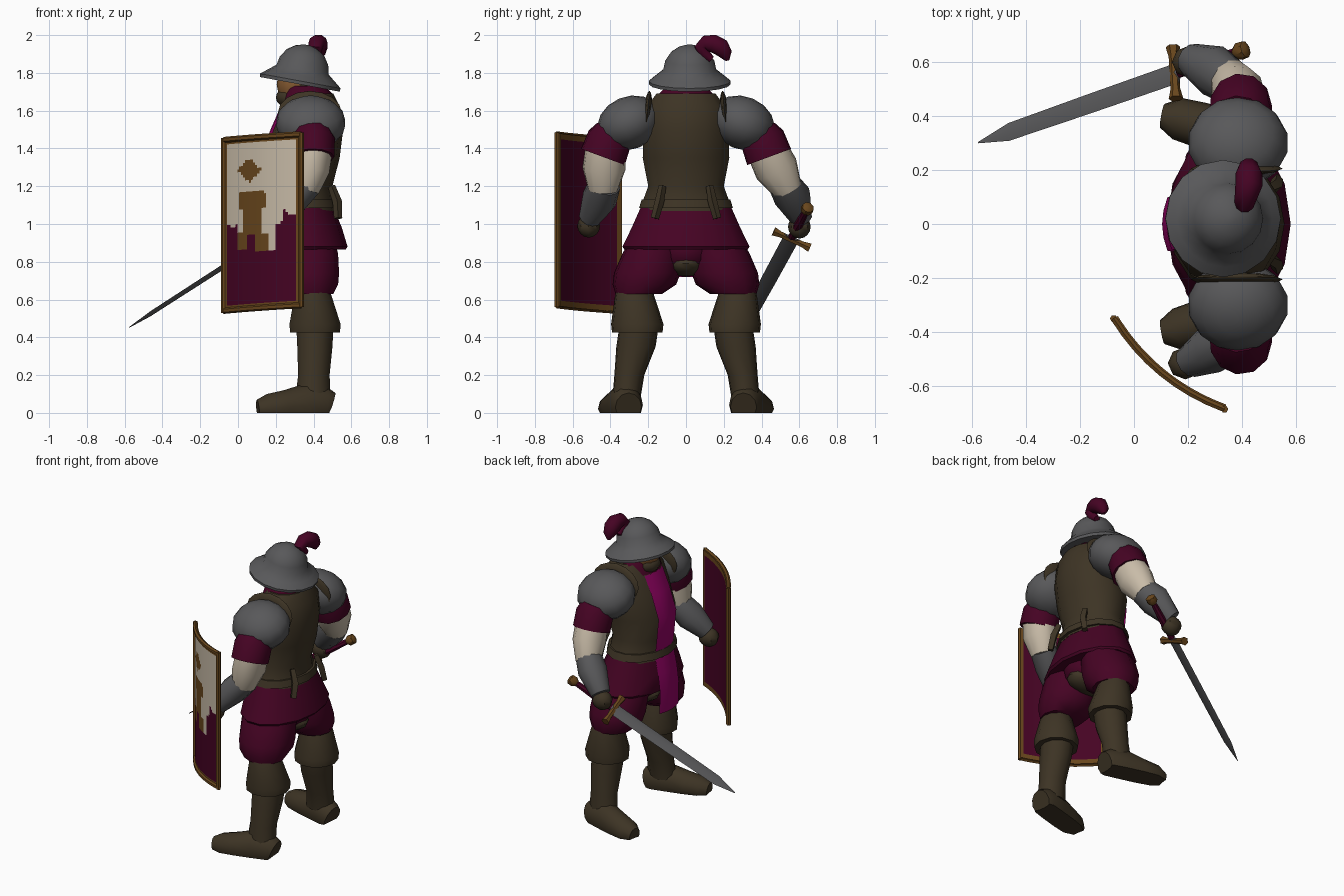
import bpy, bmesh, math
from mathutils import Vector, Matrix

if "Cube" in bpy.data.objects:
    bpy.data.objects.remove(bpy.data.objects["Cube"])

COLOURS = {"steel": (.098, .098, .102), "cream": (.58, .50, .39), "maroon": (.060, .001, .017),
           "leather": (.047, .034, .018), "bronze": (.14, .062, .012), "magenta": (.30, .001, .13),
           "skin": (.23, .10, .03)}
MATS = {}
for name, c in COLOURS.items():
    MATS[name] = bpy.data.materials.new(name)
    MATS[name].diffuse_color = (*c, 1)


def finish(name, bm, mats, angle=42):
    bmesh.ops.recalc_face_normals(bm, faces=bm.faces)
    me = bpy.data.meshes.new(name)
    bm.to_mesh(me)
    bm.free()
    ob = bpy.data.objects.new(name, me)
    bpy.context.collection.objects.link(ob)
    for m in mats:
        me.materials.append(MATS[m])
    bpy.ops.object.select_all(action='DESELECT')
    ob.select_set(True)
    bpy.context.view_layer.objects.active = ob
    bpy.ops.object.shade_smooth_by_angle(angle=math.radians(angle))
    return ob


def tube(name, pts, mat, n=11, ref=(1, 0, 0), level=False, side=1, floor=False):
    """Loft of ellipses (x, y, z, ra, rb) along a path; ra lies along ref."""
    bm = bmesh.new()
    P = [Vector((p[0], p[1] * side, p[2])) for p in pts]
    rings = []
    for i, p in enumerate(pts):
        t = Vector((0, 0, 1)) if level else (P[min(i + 1, len(P) - 1)] - P[max(i - 1, 0)]).normalized()
        a = Vector(ref)
        a = (a - t * a.dot(t)).normalized()
        b = t.cross(a)
        ring = []
        for k in range(n):
            w = 2 * math.pi * k / n
            v = P[i] + a * math.cos(w) * p[3] + b * math.sin(w) * p[-1]
            if floor:
                v.z = max(v.z, 0)
            ring.append(bm.verts.new(v))
        rings.append(ring)
    for r, q in zip(rings, rings[1:]):
        for k in range(n):
            bm.faces.new((r[k], r[(k + 1) % n], q[(k + 1) % n], q[k]))
    bm.faces.new(rings[0])
    bm.faces.new(rings[-1])
    return finish(name, bm, [mat])


def ball(name, c, r, mat, tilt=0, n=12):
    bm = bmesh.new()
    m = Matrix.Translation(c) @ Matrix.Rotation(tilt, 4, 'X') @ Matrix.Diagonal((*r, 1))
    bmesh.ops.create_uvsphere(bm, u_segments=n, v_segments=8, radius=1, matrix=m)
    return finish(name, bm, [mat])


def strip(name, prof, half, mat):
    """Thin cloth panel following an (x, z) profile, bowed around the body."""
    bm = bmesh.new()
    ys = [half * k / 2 for k in range(-2, 3)]
    rows = [[bm.verts.new((x + 2 * y * y, y, z)) for y in ys] for x, z in prof]
    for r, q in zip(rows, rows[1:]):
        for k in range(4):
            bm.faces.new((r[k], r[k + 1], q[k + 1], q[k]))
    bmesh.ops.solidify(bm, geom=bm.faces[:], thickness=.008)
    return finish(name, bm, [mat])


# torso, belt, skirt and collar
tube("breastplate", [(.33, 0, 1.07, .185, .25), (.33, 0, 1.12, .175, .235), (.325, 0, 1.2, .175, .205),
                     (.335, 0, 1.35, .203, .235), (.37, 0, 1.5, .187, .23), (.385, 0, 1.62, .155, .215),
                     (.385, 0, 1.69, .12, .16)], "leather", 14, level=True)
tube("belt", [(.33, 0, 1.085, .2, .255), (.33, 0, 1.13, .19, .24)], "leather", 14, level=True)
tube("skirt", [(.35, 0, .865, .22, .335), (.35, 0, .88, .23, .345), (.34, 0, .98, .21, .295),
               (.33, 0, 1.09, .175, .245)], "maroon", 14, level=True)
tube("collar", [(.37, 0, 1.62, .15, .17), (.37, 0, 1.69, .13, .15), (.36, 0, 1.73, .1, .11)],
     "maroon", 10, level=True)
ball("seat", (.36, 0, .86), (.16, .15, .13), "maroon")
ball("seat_patch", (.36, 0, .79), (.155, .1, .07), "leather")

# front cloth
strip("chest_cloth", [(.225, 1.62), (.172, 1.5), (.121, 1.35), (.136, 1.2), (.145, 1.12)], .095, "magenta")
strip("hanging_cloth", [(.14, 1.08), (.118, .98), (.104, .87), (.108, .72)], .1, "magenta")

# head
ball("face", (.31, .01, 1.74), (.105, .095, .12), "skin")
ball("beard", (.285, .01, 1.67), (.085, .085, .06), "leather")
ball("hair", (.36, .01, 1.73), (.09, .1, .11), "leather")
hat = [(.215, -.018), (.217, 0), (.18, .03), (.14, .062), (.13, .11), (.1, .155), (.06, .182), (.015, .195)]
tube("helmet", [(.33 + .18 * h, .02, 1.757 + .98 * h, r) for r, h in hat], "steel", 16)
tube("plume", [(.41, .135, 1.87, .02), (.41, .1, 1.9, .03), (.41, .08, 1.935, .038), (.415, .105, 1.957, .043),
               (.425, .145, 1.955, .05), (.425, .185, 1.935, .05), (.425, .21, 1.9, .038),
               (.425, .22, 1.865, .01)], "maroon", 10)

# both sides: shoulders, shorts, boots
for s, tag in ((1, "right"), (-1, "left")):
    ball(tag + "_pauldron", (.385, s * .3, 1.535), (.187, .175, .14), "steel", -s * .4, 14)
    ball(tag + "_shoulder_strap", (.38, s * .205, 1.585), (.17, .022, .12), "leather", s * .1)
    tube(tag + "_sleeve", [(.39, .385, 1.49, .1), (.395, .405, 1.45, .118, .12),
                           (.395, .44, 1.355, .115, .125)], "maroon", side=s)
    tube(tag + "_shorts", [(.35, .16, .93, .16, .13), (.355, .18, .84, .175, .16),
                           (.36, .205, .74, .175, .178), (.365, .22, .68, .165, .17),
                           (.375, .25, .63, .13, .125)], "maroon", level=True, side=s)
    tube(tag + "_boot_cuff", [(.39, .27, .66, .09, .095), (.395, .272, .62, .1, .105),
                              (.405, .258, .47, .138, .14), (.405, .258, .425, .135, .135)],
         "leather", level=True, side=s)
    tube(tag + "_boot_shaft", [(.405, .25, .45, .1, .105), (.405, .265, .35, .095, .105),
                               (.4, .3, .2, .085, .08), (.395, .315, .08, .095, .075)],
         "leather", level=True, side=s)
    tube(tag + "_foot", [(.49, .305, .03, .07, .08), (.46, .308, .04, .082, .1), (.36, .335, .04, .085, .115),
                         (.25, .365, .03, .085, .09), (.16, .39, .02, .078, .08),
                         (.105, .4, .015, .045, .055)], "leather", 12, ref=(0, 1, 0), side=s, floor=True)
    tube(tag + "_belt_tail", [(.495, .125, 1.2, .02), (.525, .14, 1.12, .025), (.53, .165, 1.03, .022)],
         "leather", 4, side=s)

# arms: right one holds the sword, left one the shield
for tag, arm, fore, hand in (
    ("right", [(.4, .43, 1.39, .1, .11), (.385, .48, 1.29, .1, .118), (.355, .54, 1.18, .075, .08)],
     [(.365, .52, 1.21, .08, .085), (.3, .565, 1.14, .09, .1), (.21, .61, 1.03, .062, .06)], (.205, .6, .985)),
    ("left", [(.4, -.425, 1.39, .1, .11), (.385, -.435, 1.29, .1, .115), (.355, -.44, 1.18, .075, .08)],
     [(.365, -.43, 1.21, .08, .085), (.29, -.46, 1.13, .085, .095), (.205, -.51, 1.03, .062, .06)],
     (.19, -.515, .99))):
    tube(tag + "_upper_arm", arm, "cream")
    tube(tag + "_vambrace", fore, "steel")
    ball(tag + "_glove", hand, (.065, .06, .062), "leather", n=8)

# sword along one line from pommel to tip
hilt = Vector((.15, .555, .92))
d = (Vector((-.58, .3, .45)) - hilt).normalized()
w = Vector((-.14, .84, -.45))
w = (w - d * w.dot(d)).normalized()


def along(t, *r):
    return (*(hilt + d * t), *r)


tube("sword_blade", [along(-.02, .042, .014), along(.4, .04, .013), along(.76, .036, .011), along(.9, .003, .002)],
     "steel", 4, ref=w)
tube("sword_grip", [along(-.02, .02), along(-.15, .024), along(-.28, .018)], "maroon", 8)
tube("sword_pommel", [along(-.275, .018), along(-.295, .034), along(-.325, .032), along(-.335, .015)], "bronze", 8)
tube("sword_guard", [(*(hilt + w * k), r) for k, r in ((-.1, .027), (-.06, .018), (.07, .018), (.11, .027))],
     "bronze", 6)


# curved shield; painted field chosen by face position
def shield_paint(x, z):
    if abs(x - .06) + abs(z - 1.285) < .065:
        return 2
    tower = ((1.08 < z < 1.17 and .01 < x < .145) or (.94 < z < 1.1 and .03 < x < .13)
             or (.86 < z < .95 and (0 < x < .045 or .09 < x < .155)))
    if tower:
        return 2
    if .86 < z < .94 and .04 < x < .095:
        return 0
    edge = .87 if .0 < x < .2 else (1.0 if x < .24 else 1.06)
    return 1 if z > edge + .015 * math.sin(x * 60) else 0


COLS, ROWS = 36, 60
out = Vector((-.63, -.78, 0))
bm = bmesh.new()
grid = []
for j in range(ROWS + 1):
    row = []
    for i in range(COLS + 1):
        u, v = i / COLS, j / ROWS
        p = Vector((-.075 + .41 * u, -.35 - .335 * u, .55 + .015 * (2 * u - 1) + .915 * v))
        row.append(bm.verts.new(p + out * .18 * u * (1 - u)))
    grid.append(row)
for j in range(ROWS):
    for i in range(COLS):
        bm.faces.new((grid[j][i], grid[j][i + 1], grid[j + 1][i + 1], grid[j + 1][i]))
bm.normal_update()
bmesh.ops.solidify(bm, geom=bm.faces[:], thickness=.018)
bmesh.ops.recalc_face_normals(bm, faces=bm.faces)
bm.normal_update()
for f in bm.faces:
    c = f.calc_center_median()
    u = (-.35 - c.y) / .335 * .5 + (c.x + .075) / .41 * .5
    z = c.z - .015 * (2 * u - 1)
    if u < .05 or u > .95 or z < .575 or z > 1.44:
        f.material_index = 2
    elif f.normal.dot(out) > .2:
        f.material_index = shield_paint(c.x, c.z)
finish("shield", bm, ["maroon", "cream", "bronze"])

# raised rim around the shield
rim = []
for u in [k / 8 for k in range(9)]:
    rim.append((Vector((-.075 + .41 * u, -.35 - .335 * u, .015 * (2 * u - 1))) + out * .18 * u * (1 - u)))
for tag, h in (("bottom", .555), ("top", 1.46)):
    tube("shield_rim_" + tag, [(p.x, p.y, p.z + h, .016, .013) for p in rim], "bronze", 6, ref=(0, 0, 1))
for tag, p in (("front", rim[0]), ("back", rim[-1])):
    tube("shield_rim_" + tag, [(p.x, p.y, p.z + .545, .014), (p.x, p.y, p.z + 1.47, .014)], "bronze", 6)

for m in bpy.data.materials:
    if m.users and not m.is_grease_pencil:
        m.use_nodes = True
        m.node_tree.nodes["Principled BSDF"].inputs["Base Color"].default_value = m.diffuse_color
